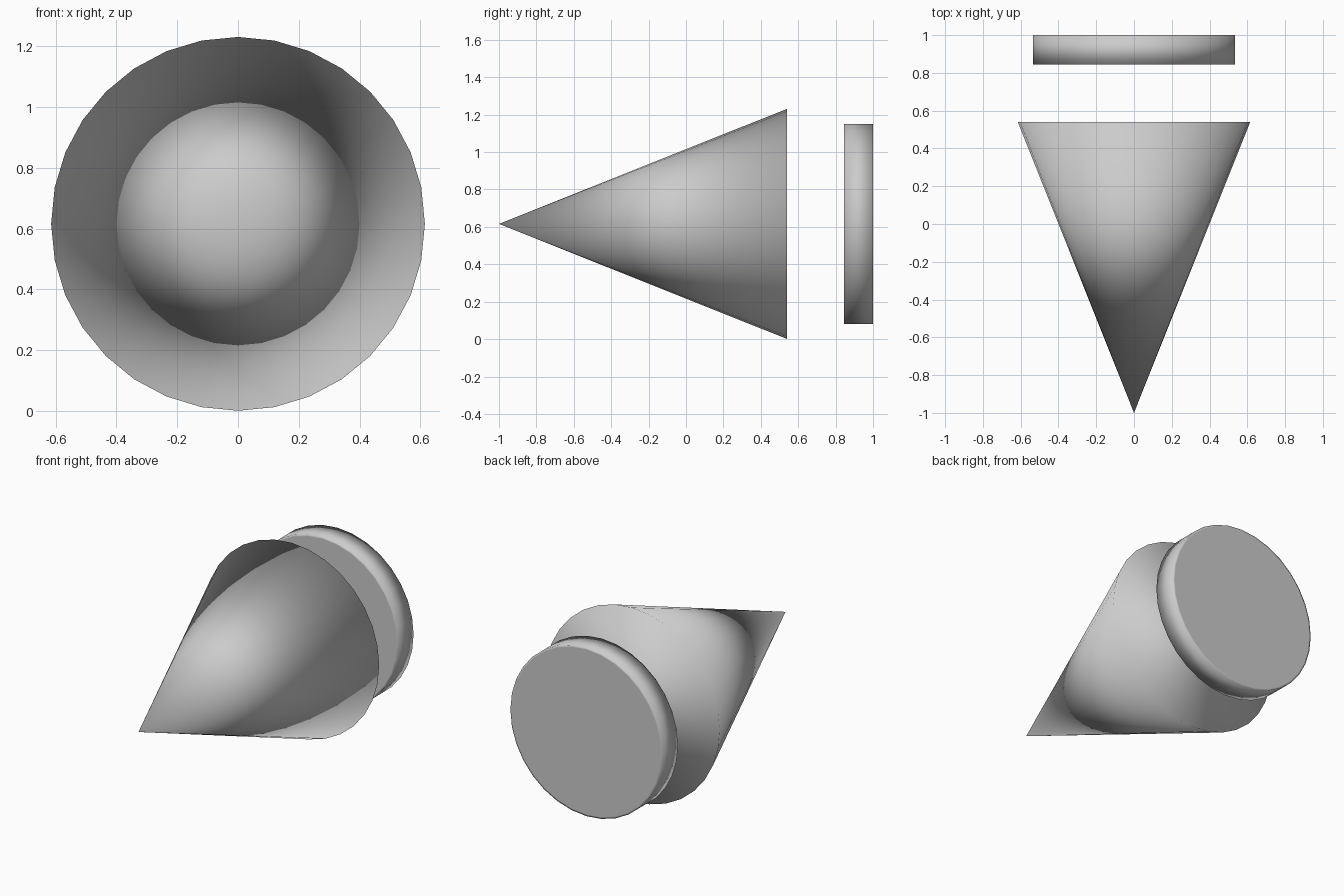
import bpy, bmesh
from math import pi
from mathutils import Matrix

if "Cube" in bpy.data.objects:
    bpy.data.objects.remove(bpy.data.objects["Cube"])

AXIS_Z = 0.616
SIDES = 32


def solid(name, r_front, r_back, y0, y1, rim_inset=0.0):
    """Capped round solid lying along y, smooth shaded all over."""
    bm = bmesh.new()
    turn = Matrix.Translation((0, (y0 + y1) / 2, AXIS_Z)) @ Matrix.Rotation(-pi / 2, 4, 'X')
    bmesh.ops.create_cone(bm, cap_ends=True, segments=SIDES, radius1=r_front,
                          radius2=r_back, depth=y1 - y0, matrix=turn)
    bmesh.ops.remove_doubles(bm, verts=bm.verts, dist=1e-5)
    if rim_inset:
        caps = [f for f in bm.faces if len(f.verts) == SIDES]
        bmesh.ops.inset_individual(bm, faces=caps, thickness=rim_inset)
    bmesh.ops.recalc_face_normals(bm, faces=bm.faces)
    for f in bm.faces:
        f.smooth = True
    me = bpy.data.meshes.new(name)
    bm.to_mesh(me)
    bm.free()
    ob = bpy.data.objects.new(name, me)
    bpy.context.collection.objects.link(ob)
    return ob


# Pointed body, apex to the front
solid("cone_body", 0.0, 0.615, -1.0, 0.54)
# Separate thin disc behind it
solid("rear_disc", 0.535, 0.535, 0.845, 1.0, rim_inset=0.012)
